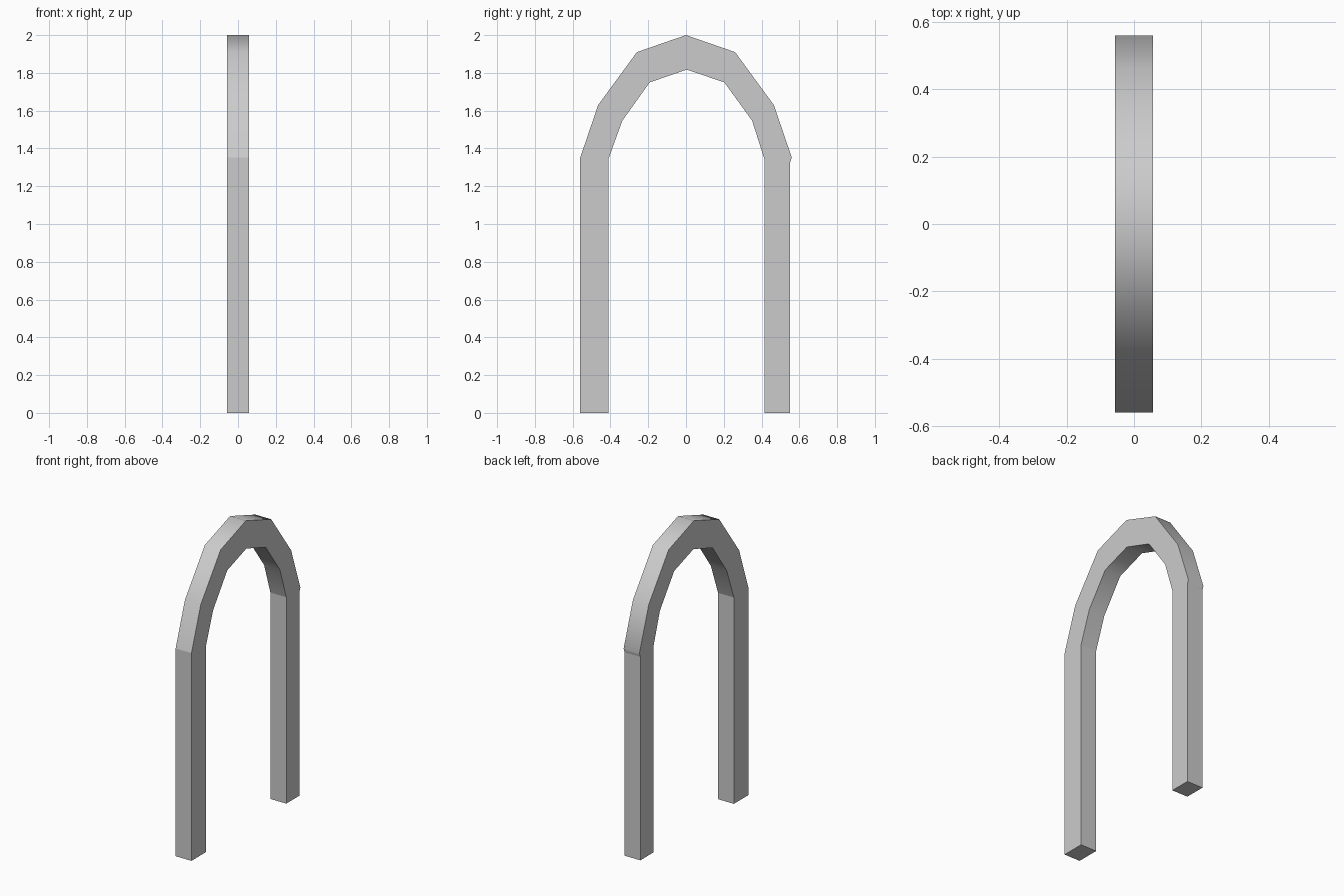
import bpy, bmesh, math

if "Cube" in bpy.data.objects:
    bpy.data.objects.remove(bpy.data.objects["Cube"])

HALF = 0.057  # half thickness along x


def extrude_profile(name, pts, smooth=None):
    """Solid from a closed (y, z) outline, extruded across x."""
    bm = bmesh.new()
    face = bm.faces.new([bm.verts.new((-HALF, y, z)) for y, z in pts])
    ext = bmesh.ops.extrude_face_region(bm, geom=[face], use_keep_orig=True)
    verts = [g for g in ext["geom"] if isinstance(g, bmesh.types.BMVert)]
    bmesh.ops.translate(bm, verts=verts, vec=(2 * HALF, 0, 0))
    bmesh.ops.recalc_face_normals(bm, faces=bm.faces)
    mesh = bpy.data.meshes.new(name)
    bm.to_mesh(mesh)
    bm.free()
    ob = bpy.data.objects.new(name, mesh)
    bpy.context.collection.objects.link(ob)
    if smooth:
        bpy.ops.object.select_all(action='DESELECT')
        ob.select_set(True)
        bpy.context.view_layer.objects.active = ob
        bpy.ops.object.shade_smooth_by_angle(angle=math.radians(smooth))
    return ob


# Faceted arch: outer edge mirrored, inner edge slightly off centre
outer_half = [(0.56, 1.352), (0.465, 1.63), (0.26, 1.91)]
outer = [(-y, z) for y, z in outer_half] + [(0, 2.0)] + outer_half[::-1]
inner = [(0.415, 1.343), (0.35, 1.547), (0.203, 1.75), (0.004, 1.817),
         (-0.192, 1.75), (-0.337, 1.547), (-0.411, 1.343)]
extrude_profile("arch", outer + [(0.551, 1.325)] + inner, smooth=42)

# Straight legs under each end of the arch
extrude_profile("front_leg", [(-0.56, 0), (-0.411, 0), (-0.411, 1.343), (-0.56, 1.352)])
extrude_profile("back_leg", [(0.415, 0), (0.551, 0), (0.551, 1.325), (0.415, 1.343)])
